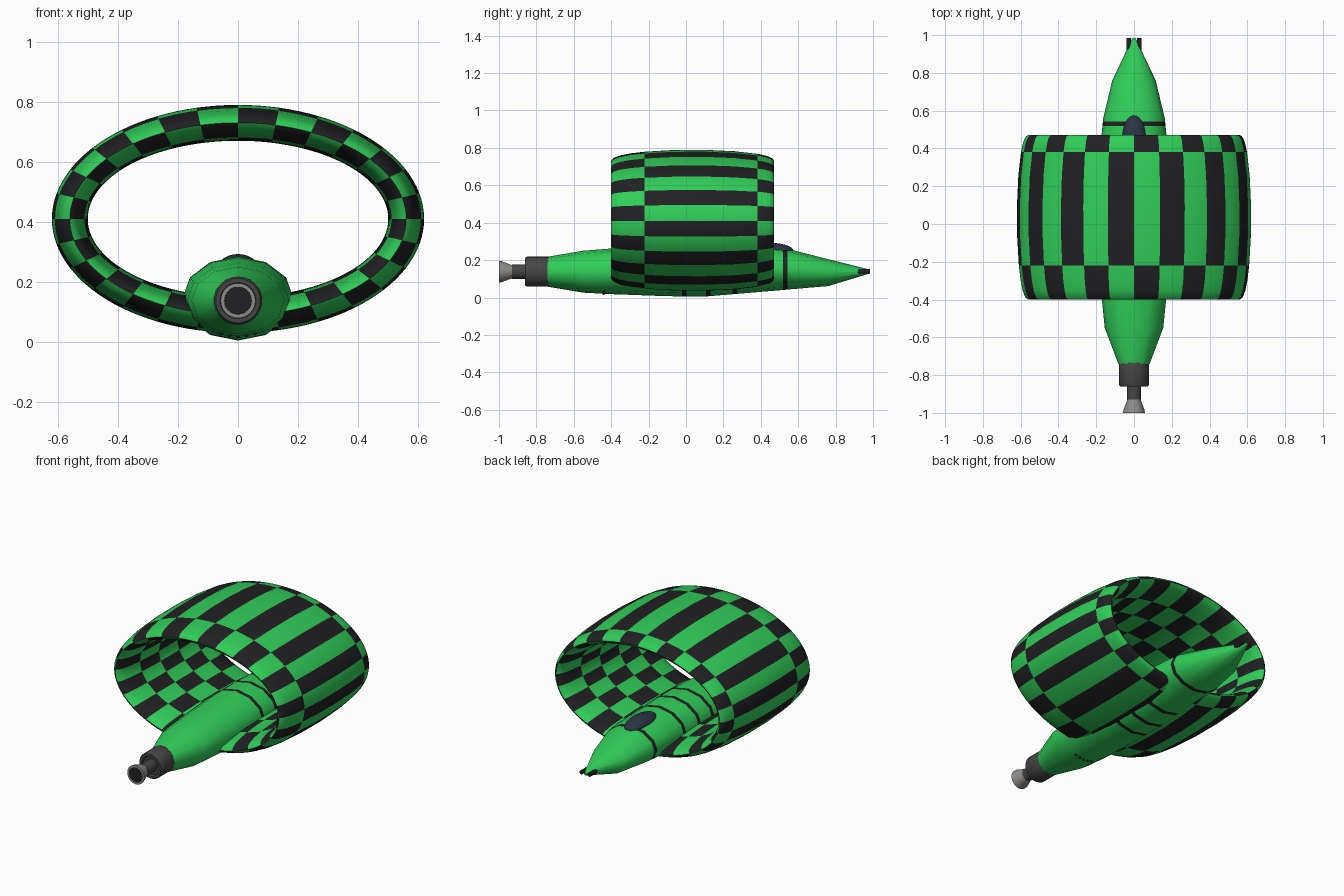
import bpy, bmesh
from math import sin, cos, pi, radians, copysign

if "Cube" in bpy.data.objects:
    bpy.data.objects.remove(bpy.data.objects["Cube"])


def material(name, rgb):
    m = bpy.data.materials.new(name)
    m.diffuse_color = (*rgb, 1)
    m.use_nodes = True
    m.node_tree.nodes["Principled BSDF"].inputs["Base Color"].default_value = m.diffuse_color
    return m


GREEN = material("green", (0.03, 0.62, 0.10))
BLACK = material("black", (0.015, 0.015, 0.018))
DARK = material("dark_grey", (0.06, 0.06, 0.06))
METAL = material("metal", (0.28, 0.27, 0.26))
GLASS = material("glass", (0.025, 0.035, 0.06))


def loft(name, rings, mats, pick=lambda i, j: 0, loop=False, caps=True, angle=40):
    """Skin a list of closed rings; pick(ring, side) gives the material index."""
    bm = bmesh.new()
    vs = [[bm.verts.new(p) for p in r] for r in rings]
    n, m = len(rings[0]), len(rings)
    for i in range(m if loop else m - 1):
        a, b = vs[i], vs[(i + 1) % m]
        for j in range(n):
            k = (j + 1) % n
            f = bm.faces.new((a[j], a[k], b[k], b[j]))
            f.material_index = pick(i, j)
    if caps and not loop:
        bm.faces.new(vs[0])
        bm.faces.new(vs[-1])
    bmesh.ops.recalc_face_normals(bm, faces=bm.faces[:])
    me = bpy.data.meshes.new(name)
    bm.to_mesh(me)
    bm.free()
    for mt in mats:
        me.materials.append(mt)
    ob = bpy.data.objects.new(name, me)
    bpy.context.collection.objects.link(ob)
    bpy.ops.object.select_all(action='DESELECT')
    ob.select_set(True)
    bpy.context.view_layer.objects.active = ob
    bpy.ops.object.shade_smooth_by_angle(angle=radians(angle))
    return ob


def oval(y, w, zc, h, n, x=0):
    return [(x + w * sin(2 * pi * j / n), y, zc - h * cos(2 * pi * j / n)) for j in range(n)]


def lathe(name, profile, mat, x=0, z=0.138, n=32, loop=False):
    return loft(name, [oval(y, r, z, r, n, x) for y, r in profile], [mat], loop=loop)


# Ring wing: swollen section swept round an oval, checked in 28 cells by 8 bands
CELLS, SUB, STEPS = 28, 4, 4
edges = [0, 37, 126, 180, 233, 258, 282, 307, 360]
section = []
for a, b in zip(edges, edges[1:]):
    for s in range(STEPS):
        t = radians(a + (b - a) * s / STEPS)
        bulge = 0.06 * copysign(abs(sin(t)) ** 0.9, sin(t))
        section.append((0.035 + 0.435 * cos(t), bulge))
rings = []
for i in range(CELLS * SUB):
    t = 2 * pi * i / (CELLS * SUB)
    rings.append([((0.56 + r) * cos(t), y, 0.41 + (0.32 + r) * sin(t)) for y, r in section])
loft("ring_wing", rings, [BLACK, GREEN],
     lambda i, j: (i // SUB + j // STEPS) % 2, loop=True, angle=60)

# Fuselage: stations of y, half width, centre height, half height
stations = [(-0.74, 0.083, 0.138, 0.08), (-0.55, 0.155, 0.138, 0.112),
            (-0.40, 0.170, 0.140, 0.122), (-0.10, 0.185, 0.144, 0.137),
            (0.10, 0.185, 0.145, 0.140), (0.47, 0.172, 0.152, 0.116),
            (0.56, 0.163, 0.150, 0.106), (0.76, 0.115, 0.133, 0.072),
            (0.985, 0.008, 0.139, 0.010)]
stripes = [-0.01, 0.12, 0.26, 0.53]


def station_at(y):
    for a, b in zip(stations, stations[1:]):
        if a[0] <= y <= b[0]:
            f = (y - a[0]) / (b[0] - a[0])
            return tuple(p + (q - p) * f for p, q in zip(a, b))


ys = sorted([s[0] for s in stations] + [s + d for s in stripes for d in (-0.012, 0.012)])


def striped(i, j):
    mid = (ys[i] + ys[i + 1]) / 2
    return int(any(abs(mid - s) < 0.012 for s in stripes))


loft("fuselage", [oval(*station_at(y), 12) for y in ys], [GREEN, BLACK], striped, angle=50)

# Canopy
bpy.ops.mesh.primitive_uv_sphere_add(segments=24, ring_count=12, location=(0, 0.44, 0.25))
canopy = bpy.context.object
canopy.name = "canopy"
canopy.scale = (0.065, 0.135, 0.043)
canopy.data.materials.append(GLASS)
bpy.ops.object.shade_smooth()

# Engine housing, neck and hollow nozzle
lathe("engine_housing", [(-0.72, 0.074), (-0.735, 0.08), (-0.85, 0.08), (-0.86, 0.074),
                         (-0.86, 0.06), (-0.845, 0.055)], DARK)
lathe("engine_neck", [(-0.83, 0.038), (-0.93, 0.038)], DARK)
lathe("nozzle", [(-0.92, 0.034), (-0.935, 0.037), (-0.985, 0.056), (-1.0, 0.058),
                 (-1.0, 0.046), (-0.94, 0.028)], METAL)
lathe("nozzle_lining", [(-0.999, 0.0455), (-0.945, 0.03), (-0.942, 0.002)], BLACK)

# Nose guns
for side, x in (("left", -0.028), ("right", 0.028)):
    lathe("nose_gun_" + side, [(0.92, 0.012), (0.985, 0.012)], BLACK, x=x, z=0.14, n=12)

# Row of small studs under the tail
for k in range(5):
    x = (k - 2) * 0.028
    bpy.ops.mesh.primitive_uv_sphere_add(segments=10, ring_count=6, radius=0.007,
                                         location=(x, -0.44, 0.021 + x * x * 3))
    stud = bpy.context.object
    stud.name = f"belly_stud_{k + 1}"
    stud.data.materials.append(BLACK)
    bpy.ops.object.shade_smooth()
